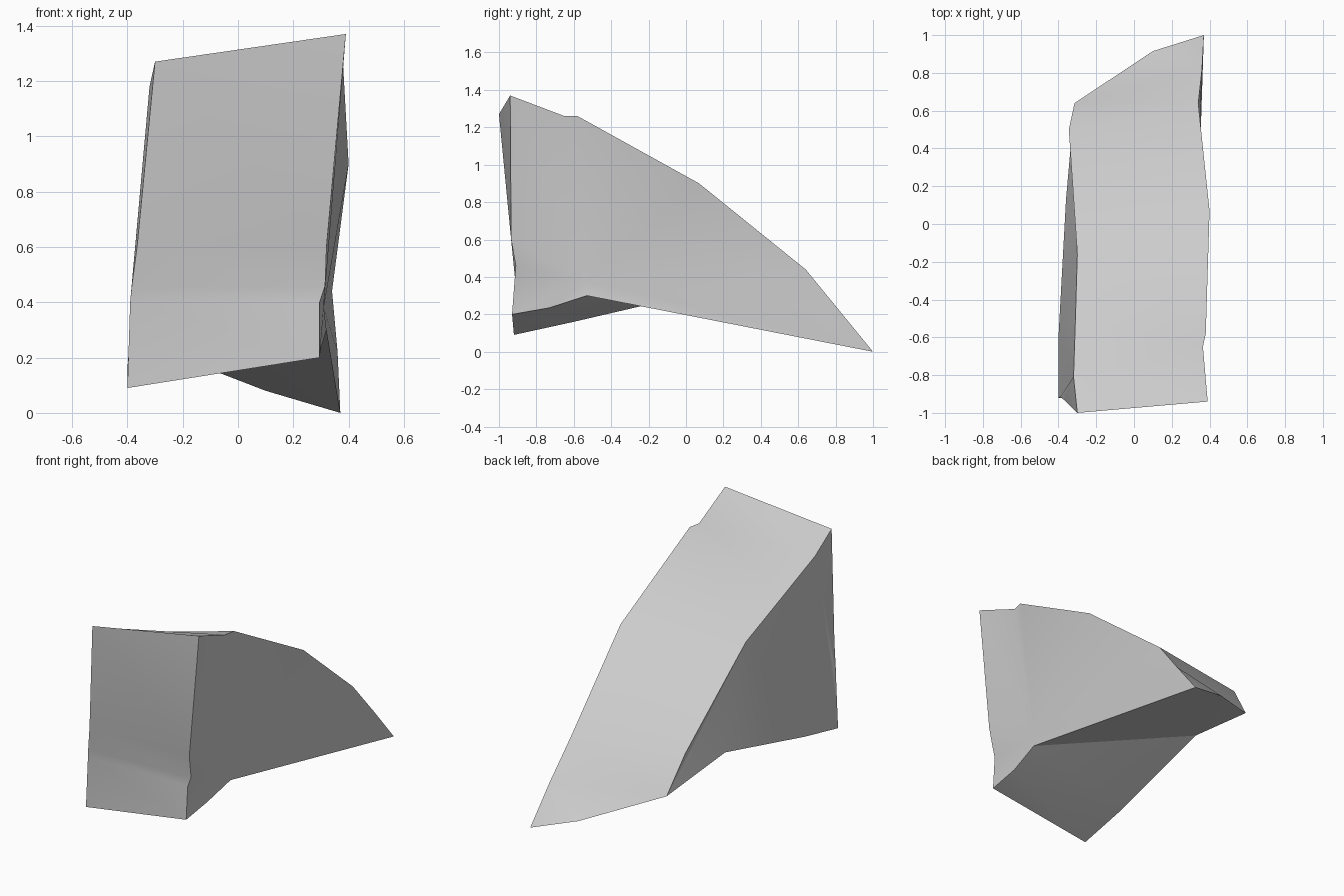
import bpy
import bmesh
import math

cube = bpy.data.objects.get("Cube")
if cube:
    bpy.data.objects.remove(cube, do_unlink=True)

# One plain grey stone colour
stone = bpy.data.materials.new("stone grey")
stone.use_nodes = True
grey = (0.6, 0.6, 0.6, 1)
stone.diffuse_color = grey
stone.node_tree.nodes["Principled BSDF"].inputs["Base Color"].default_value = grey

# Matching edge points of the two side faces: (left side, right side)
slope = [((.39, -.94, 1.37), (-.3, -1, 1.27)),
         ((.365, -.65, 1.26), (-.32, -.81, 1.18)),
         ((.38, -.58, 1.26), (-.31, -.5, 1.04)),
         ((.4, .07, .9), (-.3, -.16, .89)),
         ((.34, .64, .44), (-.345, .5, .46)),
         ((.36, .82, .22), (-.315, .64, .24))]
underside = [((.32, -.53, .3), (-.36, .13, .33)),
             ((.3, -.73, .235), (-.4, -.6, .16)),
             ((.295, -.93, .2), (-.4, -.92, .09))]
front = [((.295, -.915, .4), (-.39, -.915, .4)),
         ((.315, -.91, .46), (-.385, -.92, .45)),
         ((.32, -.935, .6), (-.365, -.935, .6))]
tip, back_middle, side_hub = (.37, 1, 0), (.1, .915, .08), (.31, -.54, .38)

bm = bmesh.new()


def make_rows(pairs):
    return [(bm.verts.new(a), bm.verts.new(b)) for a, b in pairs]


def bridge(rows):
    for (a, b), (c, d) in zip(rows, rows[1:]):
        bm.faces.new((a, b, d, c))


# Sloping top, hollow underside and upright front
top_rows = make_rows(slope)
lower_rows = make_rows(underside)
front_rows = make_rows(front)
bridge(top_rows)
bridge(lower_rows + front_rows + top_rows[:1])

# Pointed back corner
tip_vert, middle = bm.verts.new(tip), bm.verts.new(back_middle)
last_left, last_right = top_rows[-1]
under_left, under_right = lower_rows[0]
bm.faces.new((last_left, last_right, middle, tip_vert))
for a, b in ((last_right, middle), (middle, tip_vert), (tip_vert, under_left)):
    if b is under_left:
        bm.faces.new((tip_vert, under_right, under_left))
    else:
        bm.faces.new((a, under_right, b))

# Left side creased around a shallow hub, right side nearly flat
hub = bm.verts.new(side_hub)
ring = ([row[0] for row in top_rows] + [tip_vert]
        + [row[0] for row in lower_rows + front_rows])
for a, b in zip(ring, ring[1:] + ring[:1]):
    bm.faces.new((a, b, hub))
bm.faces.new([row[1] for row in top_rows + lower_rows + front_rows])

bmesh.ops.triangulate(bm, faces=bm.faces[:])
bmesh.ops.recalc_face_normals(bm, faces=bm.faces[:])
mesh = bpy.data.meshes.new("stone_wedge")
bm.to_mesh(mesh)
bm.free()
mesh.materials.append(stone)
wedge = bpy.data.objects.new("stone_wedge", mesh)
bpy.context.collection.objects.link(wedge)

# Soft creases with sharp outer edges
bpy.context.view_layer.objects.active = wedge
wedge.select_set(True)
bpy.ops.object.shade_smooth_by_angle(angle=math.radians(30))
